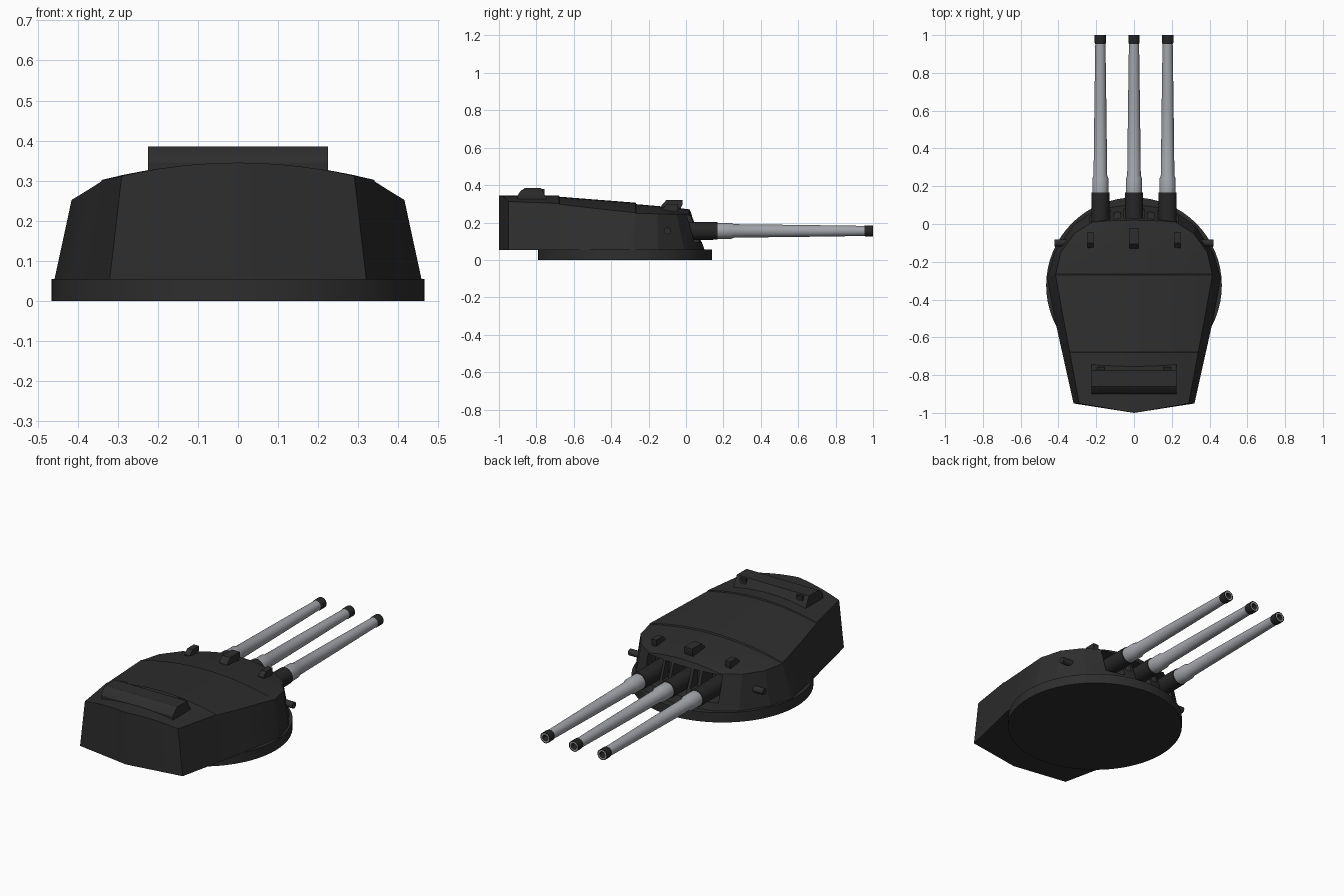
import bpy, bmesh, math
from mathutils import Vector

if "Cube" in bpy.data.objects:
    bpy.data.objects.remove(bpy.data.objects["Cube"])


def material(name, rgb):
    m = bpy.data.materials.new(name)
    m.use_nodes = True
    m.diffuse_color = (*rgb, 1)
    m.node_tree.nodes["Principled BSDF"].inputs["Base Color"].default_value = (*rgb, 1)
    return m


ARMOUR = material("dark armour", (0.027, 0.027, 0.027))
SLEEVE = material("black sleeve", (0.02, 0.02, 0.02))
STEEL = material("light steel", (0.36, 0.375, 0.40))


def finish(name, bm, mats, smooth=25):
    bmesh.ops.recalc_face_normals(bm, faces=bm.faces)
    mesh = bpy.data.meshes.new(name)
    bm.to_mesh(mesh)
    bm.free()
    for m in mats:
        mesh.materials.append(m)
    ob = bpy.data.objects.new(name, mesh)
    bpy.context.collection.objects.link(ob)
    bpy.ops.object.select_all(action='DESELECT')
    ob.select_set(True)
    bpy.context.view_layer.objects.active = ob
    if smooth:
        bpy.ops.object.shade_smooth_by_angle(angle=math.radians(smooth))
    return ob


def add_box(bm, lo, hi):
    lo, hi = Vector(lo), Vector(hi)
    for v in bmesh.ops.create_cube(bm, size=1)["verts"]:
        v.co = (lo + hi) / 2 + v.co * (hi - lo)


def prism(name, profile, x, half, mat):
    """Extrude a (y, z) side profile along x."""
    bm = bmesh.new()
    ends = [[bm.verts.new((x + s * half, y, z)) for y, z in profile] for s in (-1, 1)]
    a, b = ends
    n = len(profile)
    bm.faces.new(a)
    bm.faces.new(b)
    for i in range(n):
        j = (i + 1) % n
        bm.faces.new((a[i], a[j], b[j], b[i]))
    return finish(name, bm, [mat])


def lathe(name, profile, x, z, mats, slots, sides=24):
    """Revolve (radius, y) points about a fore-and-aft axis; slots colours each band."""
    bm = bmesh.new()
    rings = []
    for r, y in profile:
        if r == 0:
            rings.append([bm.verts.new((x, y, z))] * sides)
        else:
            rings.append([bm.verts.new((x + r * math.cos(k * math.tau / sides), y,
                                        z + r * math.sin(k * math.tau / sides)))
                          for k in range(sides)])
    for a, b, slot in zip(rings, rings[1:], slots):
        for k in range(sides):
            j = (k + 1) % sides
            corners = list(dict.fromkeys((a[k], a[j], b[j], b[k])))
            bm.faces.new(corners).material_index = slot
    return finish(name, bm, mats, 35)


# Turntable ring
bm = bmesh.new()
bmesh.ops.create_cone(bm, cap_ends=True, segments=64, radius1=0.465, radius2=0.465, depth=0.055)
bmesh.ops.translate(bm, verts=bm.verts, vec=(0, -0.325, 0.0275))
finish("base_ring", bm, [ARMOUR])

# Armoured house: each row is roof (edge y, centre y, half width, centre z, edge z)
# followed by floor (edge y, centre y, half width)
ROWS = [
    (-0.95, -1.00, 0.29, 0.345, 0.312, -0.95, -1.00, 0.32),
    (-0.68, -0.68, 0.34, 0.345, 0.302, -0.68, -0.68, 0.38),
    (-0.677, -0.677, 0.341, 0.338, 0.298, -0.677, -0.677, 0.381),
    (-0.50, -0.50, 0.374, 0.324, 0.277, -0.50, -0.50, 0.42),
    (-0.27, -0.27, 0.415, 0.306, 0.252, -0.29, -0.29, 0.458),
    (-0.266, -0.266, 0.414, 0.298, 0.249, -0.28, -0.28, 0.457),
    (-0.15, -0.15, 0.388, 0.288, 0.246, -0.15, -0.15, 0.42),
    (-0.05, -0.05, 0.315, 0.279, 0.244, -0.01, -0.01, 0.325),
    (0.01, 0.02, 0.22, 0.27, 0.245, 0.06, 0.10, 0.225),
]
COLS = 12
bm = bmesh.new()
roof, floor = [], []
for i, (ye, yc, w, zc, ze, be, bc, bw) in enumerate(ROWS):
    power = 1 if i == 0 else 2
    ts = [2 * k / COLS - 1 for k in range(COLS + 1)]
    roof.append([bm.verts.new((t * w, yc + (ye - yc) * abs(t) ** power,
                               zc + (ze - zc) * t * t)) for t in ts])
    floor.append([bm.verts.new((t * bw, bc + (be - bc) * abs(t) ** power, 0.053)) for t in ts])
for grid in (roof, floor):
    for a, b in zip(grid, grid[1:]):
        for k in range(COLS):
            bm.faces.new((a[k], a[k + 1], b[k + 1], b[k]))
for r in (0, -1):
    for k in range(COLS):
        bm.faces.new((roof[r][k], roof[r][k + 1], floor[r][k + 1], floor[r][k]))
for c in (0, -1):
    for i in range(len(ROWS) - 1):
        bm.faces.new((roof[i][c], roof[i + 1][c], floor[i + 1][c], floor[i][c]))
house = finish("turret_house", bm, [ARMOUR], 0)

# Gun ports and the narrow recesses between them
GUNS = (-0.178, 0, 0.178)
bm = bmesh.new()
for x in GUNS:
    add_box(bm, (x - 0.054, -0.06, 0.095), (x + 0.054, 0.25, 0.238))
for x in (-0.089, 0.089):
    add_box(bm, (x - 0.018, 0.0, 0.14), (x + 0.018, 0.25, 0.238))
cutter = finish("port_cutter", bm, [ARMOUR], 0)
cutter.hide_render = True
cut = house.modifiers.new("ports", 'BOOLEAN')
cut.operation = 'DIFFERENCE'
cut.solver = 'EXACT'
cut.object = cutter
bpy.ops.object.select_all(action='DESELECT')
house.select_set(True)
bpy.context.view_layer.objects.active = house
bpy.ops.object.modifier_apply(modifier="ports")
bpy.data.objects.remove(cutter)
bpy.ops.object.shade_smooth_by_angle(angle=math.radians(20))

# Three guns: dark sleeve, stepped steel barrel and bored muzzle
for side, x in zip(("right", "centre", "left"), GUNS):
    lathe(side + "_gun_sleeve", [(0, -0.06), (0.049, -0.06), (0.047, 0.168), (0, 0.168)],
          x, 0.155, [SLEEVE], (0, 0, 0))
    lathe(side + "_gun_barrel",
          [(0, 0.16), (0.043, 0.168), (0.043, 0.24), (0.036, 0.257), (0.032, 0.6),
           (0.027, 0.955), (0, 0.955)], x, 0.155, [STEEL], (0,) * 6)
    lathe(side + "_gun_muzzle",
          [(0, 0.953), (0.027, 0.953), (0.030, 0.96), (0.030, 1.0), (0.025, 1.0),
           (0.017, 1.0), (0.016, 0.96), (0, 0.96)],
          x, 0.155, [SLEEVE, STEEL], (0, 0, 0, 0, 1, 0, 0))

# Sighting hoods on the front roof
prism("centre_hood", [(-0.135, 0.26), (-0.13, 0.292), (-0.105, 0.32), (-0.02, 0.32),
                      (-0.02, 0.295), (-0.035, 0.26)], 0, 0.025, ARMOUR)
for side, x in (("right", -0.23), ("left", 0.23)):
    prism(side + "_hood", [(-0.13, 0.24), (-0.125, 0.275), (-0.10, 0.298), (-0.042, 0.298),
                           (-0.042, 0.275), (-0.055, 0.24)], x, 0.016, ARMOUR)

# Rangefinder across the rear roof, with an end window box on each side
prism("rangefinder", [(-0.90, 0.31), (-0.90, 0.345), (-0.885, 0.368), (-0.86, 0.385),
                      (-0.775, 0.385), (-0.735, 0.31)], 0, 0.225, ARMOUR)
for side, x in (("right", -0.177), ("left", 0.177)):
    bm = bmesh.new()
    add_box(bm, (x - 0.02, -0.80, 0.325), (x + 0.02, -0.757, 0.38))
    finish(side + "_rangefinder_window", bm, [SLEEVE], 0)

# Side sight knobs
for side, s in (("right", -1), ("left", 1)):
    bm = bmesh.new()
    bmesh.ops.create_cone(bm, cap_ends=True, segments=16, radius1=0.018, radius2=0.018, depth=0.07)
    for v in bm.verts:
        v.co = Vector((s * 0.385 + v.co.z, -0.10 + v.co.x, 0.155 + v.co.y))
    finish(side + "_side_sight", bm, [ARMOUR], 35)
